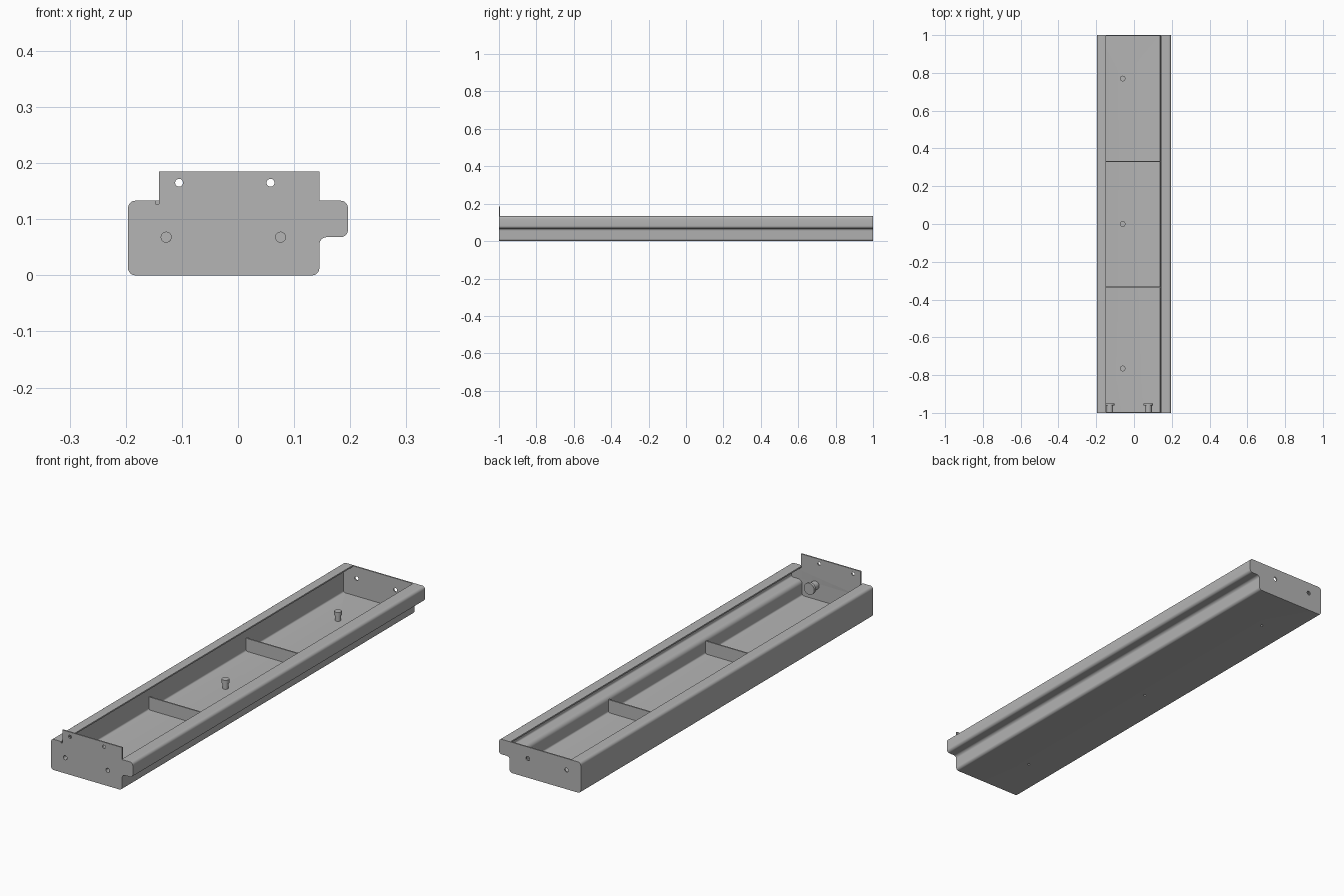
import bpy
import bmesh
import math
from mathutils import Matrix, Vector

cube = bpy.data.objects.get("Cube")
if cube:
    bpy.data.objects.remove(cube, do_unlink=True)

SHEET = 0.006
HALF = 1.0

steel = bpy.data.materials.new("plain grey steel")
steel.use_nodes = True
GREY = (0.46, 0.46, 0.46, 1)
steel.diffuse_color = GREY
steel.node_tree.nodes["Principled BSDF"].inputs["Base Color"].default_value = GREY


def add(name, mesh):
    obj = bpy.data.objects.new(name, mesh)
    bpy.context.scene.collection.objects.link(obj)
    mesh.materials.clear()
    mesh.materials.append(steel)
    return obj


def smooth(obj):
    bpy.ops.object.select_all(action='DESELECT')
    obj.select_set(True)
    bpy.context.view_layer.objects.active = obj
    bpy.ops.object.shade_smooth_by_angle(angle=math.radians(32))


def evaluated_mesh(obj):
    graph = bpy.context.evaluated_depsgraph_get()
    return bpy.data.meshes.new_from_object(obj.evaluated_get(graph))


def fillet(corners, closed, steps=6):
    """Round each (x, z, radius) corner with a small arc."""
    out = []
    n = len(corners)
    for i, (x, z, r) in enumerate(corners):
        p = Vector((x, z))
        if r == 0 or (not closed and i in (0, n - 1)):
            out.append(p)
            continue
        a = (Vector(corners[i - 1][:2]) - p).normalized()
        b = (Vector(corners[(i + 1) % n][:2]) - p).normalized()
        centre = p + (a + b) * r
        for k in range(steps + 1):
            t = k / steps * math.pi / 2
            out.append(centre - b * r * math.cos(t) - a * r * math.sin(t))
    return out


def plate(name, outline, holes, y):
    """Upright sheet in the xz plane with round holes."""
    curve = bpy.data.curves.new(name, 'CURVE')
    curve.dimensions = '2D'
    curve.fill_mode = 'BOTH'
    curve.extrude = SHEET / 2
    loops = [fillet(outline, True)]
    for x, z, r in holes:
        loops.append([Vector((x + r * math.cos(a), z + r * math.sin(a)))
                      for a in (k * math.tau / 24 for k in range(24))])
    for pts in loops:
        spline = curve.splines.new('POLY')
        spline.points.add(len(pts) - 1)
        for sp, p in zip(spline.points, pts):
            sp.co = (p.x, p.y, 0, 1)
        spline.use_cyclic_u = True
    temp = bpy.data.objects.new("temp", curve)
    bpy.context.scene.collection.objects.link(temp)
    mesh = evaluated_mesh(temp)
    bpy.data.objects.remove(temp, do_unlink=True)
    mesh.transform(Matrix.Translation((0, y, 0)) @ Matrix.Rotation(math.pi / 2, 4, 'X'))
    bm = bmesh.new()
    bm.from_mesh(mesh)
    bmesh.ops.remove_doubles(bm, verts=bm.verts, dist=1e-5)
    bmesh.ops.recalc_face_normals(bm, faces=bm.faces)
    bm.to_mesh(mesh)
    bm.free()
    obj = add(name, mesh)
    smooth(obj)
    return obj


def lathe(name, profile, location, along_y=False):
    """Revolve (radius, height) points about z, or about y."""
    bm = bmesh.new()
    verts = [bm.verts.new((r, 0, h)) for r, h in profile]
    edges = [bm.edges.new(pair) for pair in zip(verts, verts[1:])]
    bmesh.ops.spin(bm, geom=verts + edges, cent=(0, 0, 0), axis=(0, 0, 1),
                   angle=math.tau, steps=28, use_duplicate=False)
    bmesh.ops.remove_doubles(bm, verts=bm.verts, dist=1e-5)
    bmesh.ops.recalc_face_normals(bm, faces=bm.faces)
    if along_y:
        bm.transform(Matrix.Rotation(-math.pi / 2, 4, 'X'))
    bm.transform(Matrix.Translation(location))
    mesh = bpy.data.meshes.new(name)
    bm.to_mesh(mesh)
    bm.free()
    obj = add(name, mesh)
    smooth(obj)
    return obj


# Folded tray: left wall with flange, floor, right wall with hollow rail
R = 0.013
section = fillet([(-0.148, 0.133, 0), (-0.196, 0.133, R), (-0.196, 0, R),
                  (0.145, 0, R), (0.145, 0.068, R), (0.196, 0.068, R),
                  (0.196, 0.133, R), (0.142, 0.133, 0)], False)
bm = bmesh.new()
rows = [[bm.verts.new((p.x, y, p.y)) for p in section]
        for y in (-HALF + SHEET, HALF - SHEET)]
for i in range(len(section) - 1):
    bm.faces.new((rows[0][i], rows[0][i + 1], rows[1][i + 1], rows[1][i]))
mesh = bpy.data.meshes.new("folded_tray")
bm.to_mesh(mesh)
bm.free()
tray = add("folded_tray", mesh)
solid = tray.modifiers.new("thickness", 'SOLIDIFY')
solid.thickness = SHEET
solid.offset = 1
solid.use_even_offset = True

# Small holes through the floor under each pin
PIN_X = -0.06
PIN_YS = (-0.765, 0.0, 0.77)
cutters = []
for y in PIN_YS:
    cutter = lathe("hole_cutter", [(0, -0.02), (0.005, -0.02), (0.005, 0.02), (0, 0.02)],
                   (PIN_X, y, 0))
    cutter.hide_render = True
    cut = tray.modifiers.new("hole", 'BOOLEAN')
    cut.operation = 'DIFFERENCE'
    cut.solver = 'EXACT'
    cut.object = cutter
    cutters.append(cutter)
bpy.context.view_layer.update()
final = evaluated_mesh(tray)
tray.modifiers.clear()
tray.data = final
for cutter in cutters:
    bpy.data.objects.remove(cutter, do_unlink=True)
smooth(tray)

# End plates: the front one carries a raised tab
lower = [(-0.196, 0, R), (0.145, 0, R), (0.145, 0.068, R),
         (0.196, 0.068, R), (0.196, 0.133, R)]
tab = [(0.145, 0.133, 0), (0.145, 0.185, 0), (-0.141, 0.185, 0),
       (-0.141, 0.127, 0), (-0.147, 0.127, 0), (-0.147, 0.133, 0)]
left_top = [(-0.196, 0.133, R)]
KNOBS = [(-0.128, 0.068), (0.076, 0.068)]
plate("front_plate", lower + tab + left_top,
      [(x, z, 0.009) for x, z in KNOBS] + [(-0.105, 0.165, 0.007), (0.058, 0.165, 0.007)],
      -HALF + SHEET / 2)
plate("back_plate", lower + left_top,
      [(-0.128, 0.083, 0.009), (0.058, 0.083, 0.009)], HALF - SHEET / 2)

# Hollow knobs behind the front plate
for side, (x, z) in zip(("right", "left"), KNOBS):
    lathe("knob_" + side,
          [(0, 0.03), (0.009, 0.03), (0.009, 0), (0.018, 0), (0.018, 0.032),
           (0.025, 0.032), (0.025, 0.044), (0, 0.044)],
          (x, -HALF + SHEET, z), along_y=True)

# Pins standing on the floor
for i, y in enumerate(PIN_YS):
    lathe("floor_pin_%d" % (i + 1),
          [(0, 0.02), (0.005, 0.02), (0.005, 0), (0.012, 0), (0.012, 0.024),
           (0.015, 0.024), (0.015, 0.04), (0, 0.04)],
          (PIN_X, y, SHEET))

# Two cross dividers
for name, y in (("front_divider", -0.335), ("back_divider", 0.33)):
    bm = bmesh.new()
    bmesh.ops.create_cube(bm, size=1)
    bm.transform(Matrix.Translation((-0.0255, y, 0.034))
                 @ Matrix.Diagonal((0.329, SHEET, 0.056, 1)))
    mesh = bpy.data.meshes.new(name)
    bm.to_mesh(mesh)
    bm.free()
    add(name, mesh)
